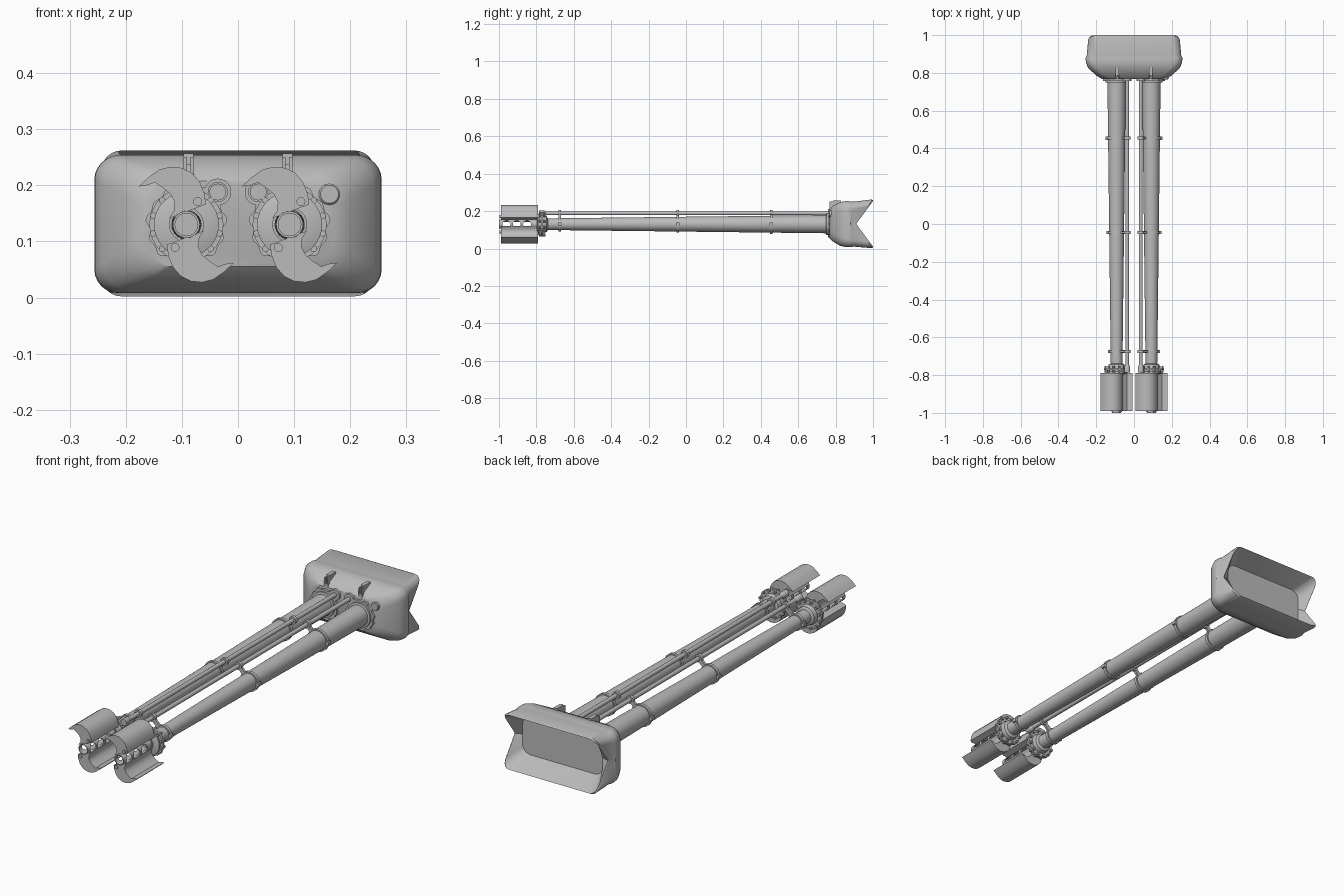
import bpy, bmesh, math

if "Cube" in bpy.data.objects:
    bpy.data.objects.remove(bpy.data.objects["Cube"])

grey = bpy.data.materials.new("gun_grey")
grey.diffuse_color = (0.5, 0.5, 0.5, 1)
grey.use_nodes = True
grey.node_tree.nodes["Principled BSDF"].inputs["Base Color"].default_value = grey.diffuse_color
AX, AZ = 0.092, 0.13      # barrel axis offset and height
TX, TZ = 0.036, 0.188     # gas tube offset and height


def finish(name, bm, smooth=True):
    bmesh.ops.recalc_face_normals(bm, faces=bm.faces)
    me = bpy.data.meshes.new(name)
    bm.to_mesh(me)
    bm.free()
    me.materials.append(grey)
    ob = bpy.data.objects.new(name, me)
    bpy.context.collection.objects.link(ob)
    bpy.ops.object.select_all(action='DESELECT')
    ob.select_set(True)
    bpy.context.view_layer.objects.active = ob
    if smooth:
        bpy.ops.object.shade_smooth_by_angle(angle=math.radians(35))
    return ob


def bridge(bm, rings):
    for a, b in zip(rings, rings[1:]):
        n = len(a)
        for i in range(n):
            bm.faces.new((a[i], a[(i + 1) % n], b[(i + 1) % n], b[i]))


def lathe(name, x, z, profile, n=32, closed=False):
    """Spin (y, radius) points round an axis along y."""
    bm = bmesh.new()
    rings = [[bm.verts.new((x + r * math.cos(t * math.tau / n), y, z + r * math.sin(t * math.tau / n)))
              for t in range(n)] for y, r in profile]
    bridge(bm, rings + rings[:1] if closed else rings)
    if not closed:
        bm.faces.new(rings[0])
        bm.faces.new(rings[-1])
    return finish(name, bm)


def prism(name, pts, y0, y1):
    """Extrude an (x, z) outline along y."""
    bm = bmesh.new()
    rings = [[bm.verts.new((x, y, z)) for x, z in pts] for y in (y0, y1)]
    bridge(bm, rings)
    bm.faces.new(rings[0])
    bm.faces.new(rings[1])
    return finish(name, bm)


def box(name, x0, x1, y0, y1, z0, z1):
    return prism(name, [(x0, z0), (x1, z0), (x1, z1), (x0, z1)], y0, y1)


def rounded(hx, z0, z1, r):
    """Rounded rectangle with extra points halfway up both sides."""
    pts = []
    for k, (cx, cz) in enumerate([(hx - r, z1 - r), (r - hx, z1 - r), (r - hx, z0 + r), (hx - r, z0 + r)]):
        for i in range(7):
            a = math.pi / 2 * (k + i / 6)
            pts.append((cx + r * math.cos(a), cz + r * math.sin(a)))
        if k in (1, 3):
            pts.append((-hx if k == 1 else hx, (z0 + z1) / 2))
    return pts


# Mantlet: lofted shell with a notched rear edge and a recessed rear panel
bm = bmesh.new()
rings = []
for y, hx, z0, z1, r, notch in [
        (0.768, 0.170, 0.055, 0.208, 0.050, 0), (0.785, 0.198, 0.038, 0.228, 0.050, 0),
        (0.825, 0.242, 0.014, 0.248, 0.048, 0), (0.855, 0.255, 0.008, 0.254, 0.045, 0),
        (0.880, 0.256, 0.008, 0.252, 0.042, 0), (0.898, 0.250, 0.010, 0.250, 0.040, 0.015),
        (0.992, 0.243, 0.002, 0.262, 0.035, 0.09), (1.0, 0.238, 0.006, 0.258, 0.035, 0.09),
        (0.902, 0.205, 0.048, 0.220, 0.040, 0)]:
    ring = []
    for x, z in rounded(hx, z0, z1, r):
        ring.append(bm.verts.new((x, y - notch * (1 - min(1, abs(z - 0.132) / 0.122)), z)))
    rings.append(ring)
bridge(bm, rings)
bm.faces.new(rings[0])
bm.faces.new(rings[-1])
finish("mantlet", bm)

# Sight port on the mantlet
lathe("sight_port", 0.163, 0.184, [(0.765, 0.016), (0.768, 0.019), (0.83, 0.019)], 24)

# Blade outline of the flash hider, relative to the barrel axis
blade = [(-0.085, 0.068), (-0.068, 0.084), (-0.048, 0.098), (-0.028, 0.103), (-0.008, 0.101),
         (0.010, 0.092), (0.024, 0.076), (0.032, 0.056), (0.035, 0.036), (-0.031, 0.011),
         (-0.022, 0.025), (-0.021, 0.040), (-0.028, 0.054), (-0.040, 0.064), (-0.056, 0.075),
         (-0.070, 0.070)]


def barrel_r(y):
    return 0.031 + 0.018 * (y + 0.74) / 1.51


for s, side in ((-1, "left"), (1, "right")):
    x, tx = s * AX, s * TX
    # Barrel and gas tube
    lathe("barrel_" + side, x, AZ, [(-0.80, 0.031), (-0.74, 0.031), (0.78, 0.049)])
    lathe("gas_tube_" + side, tx, TZ, [(-0.78, 0.010), (0.78, 0.010)], 16)

    # Muzzle tube with cross-drilled ports
    tube = lathe("muzzle_tube_" + side, x, AZ,
                 [(-1.0, 0.024), (-0.78, 0.027), (-0.78, 0.020), (-1.0, 0.020)], closed=True)
    bm = bmesh.new()
    for y in (-0.96, -0.905, -0.85):
        r0, r1 = [[bm.verts.new((x + dx, y + 0.021 * math.cos(i * math.tau / 20),
                                 AZ + 0.019 * math.sin(i * math.tau / 20))) for i in range(20)]
                  for dx in (-0.06, 0.06)]
        bridge(bm, [r0, r1])
        bm.faces.new(r0)
        bm.faces.new(r1)
    cutter = finish("port_cutter", bm, False)
    cutter.hide_render = True
    mod = tube.modifiers.new("ports", 'BOOLEAN')
    mod.operation, mod.object, mod.solver = 'DIFFERENCE', cutter, 'EXACT'
    bpy.context.view_layer.objects.active = tube
    bpy.ops.object.modifier_apply(modifier="ports")
    bpy.data.objects.remove(cutter)

    # Two opposed curved blades, each with a rod
    for k, part in ((1, "upper"), (-1, "lower")):
        prism(f"flash_blade_{part}_{side}", [(x + k * px, AZ + k * pz) for px, pz in blade], -0.99, -0.79)
        lathe(f"blade_rod_{part}_{side}", x + k * 0.020, AZ + k * 0.041, [(-0.996, 0.008), (-0.77, 0.008)], 12)

    # Stepped muzzle flange with bolts
    lathe("muzzle_flange_" + side, x, AZ,
          [(-0.796, 0.040), (-0.79, 0.058), (-0.782, 0.058), (-0.782, 0.050), (-0.774, 0.050),
           (-0.774, 0.066), (-0.764, 0.066), (-0.764, 0.046), (-0.745, 0.042), (-0.738, 0.031)])
    for i in range(12):
        a = (i + 0.5) * math.tau / 12
        lathe(f"flange_bolt_{side}_{i}", x + 0.061 * math.cos(a), AZ + 0.061 * math.sin(a),
              [(-0.785, 0.006), (-0.752, 0.006)], 8)

    # Gas block joining the tube to the flange
    lathe("gas_block_" + side, tx, TZ, [(-0.785, 0.015), (-0.755, 0.015), (-0.745, 0.010)], 16)

    # Clamps tying the tube to the barrel
    for i, y in enumerate((-0.675, -0.045, 0.455)):
        r = barrel_r(y)
        lathe(f"barrel_clamp_{side}_{i}", x, AZ, [(y - 0.007, r + 0.006), (y + 0.007, r + 0.006)])
        lathe(f"tube_clamp_{side}_{i}", tx, TZ, [(y - 0.007, 0.018), (y + 0.007, 0.018)], 16)
        d = math.hypot(TX - AX, TZ - AZ)
        ux, uz = (tx - x) / d, (TZ - AZ) / d
        a, b, w = r * 0.8, d - 0.008, 0.009
        prism(f"clamp_link_{side}_{i}",
              [(x + ux * q - uz * e, AZ + uz * q + ux * e) for q, e in ((a, -w), (b, -w), (b, w), (a, w))],
              y - 0.006, y + 0.006)
        # Clamp lug on the outer side
        lug = x + s * (r + 0.004)
        box(f"clamp_lug_{side}_{i}", lug - 0.009, lug + 0.009, y - 0.009, y + 0.009, AZ - 0.008, AZ + 0.008)

    # Wavy collar where the barrel and tube enter the mantlet
    wavy = []
    for i in range(72):
        a = i * math.tau / 72
        r = 0.069 + 0.003 * math.sin(13 * a) + 0.002 * math.sin(7 * a)
        wavy.append((x + s * r * math.cos(a), AZ + r * math.sin(a)))
    prism("barrel_collar_" + side, wavy, 0.758, 0.78)
    lathe("tube_collar_" + side, tx, TZ, [(0.758, 0.024), (0.78, 0.024)], 20)
    lathe("barrel_seat_" + side, x, AZ, [(0.748, 0.052), (0.75, 0.058), (0.77, 0.058)])

    # Lifting bracket on the mantlet top
    bx = s * 0.088
    for k in (-1, 1):
        box(f"bracket_cheek_{side}_{k}", bx + k * 0.006 - 0.003, bx + k * 0.006 + 0.003, 0.768, 0.83, 0.205, 0.25)
    box("bracket_bridge_" + side, bx - 0.009, bx + 0.009, 0.785, 0.83, 0.236, 0.257)
    box("bracket_foot_" + side, bx - 0.010, bx + 0.010, 0.768, 0.79, 0.200, 0.222)
